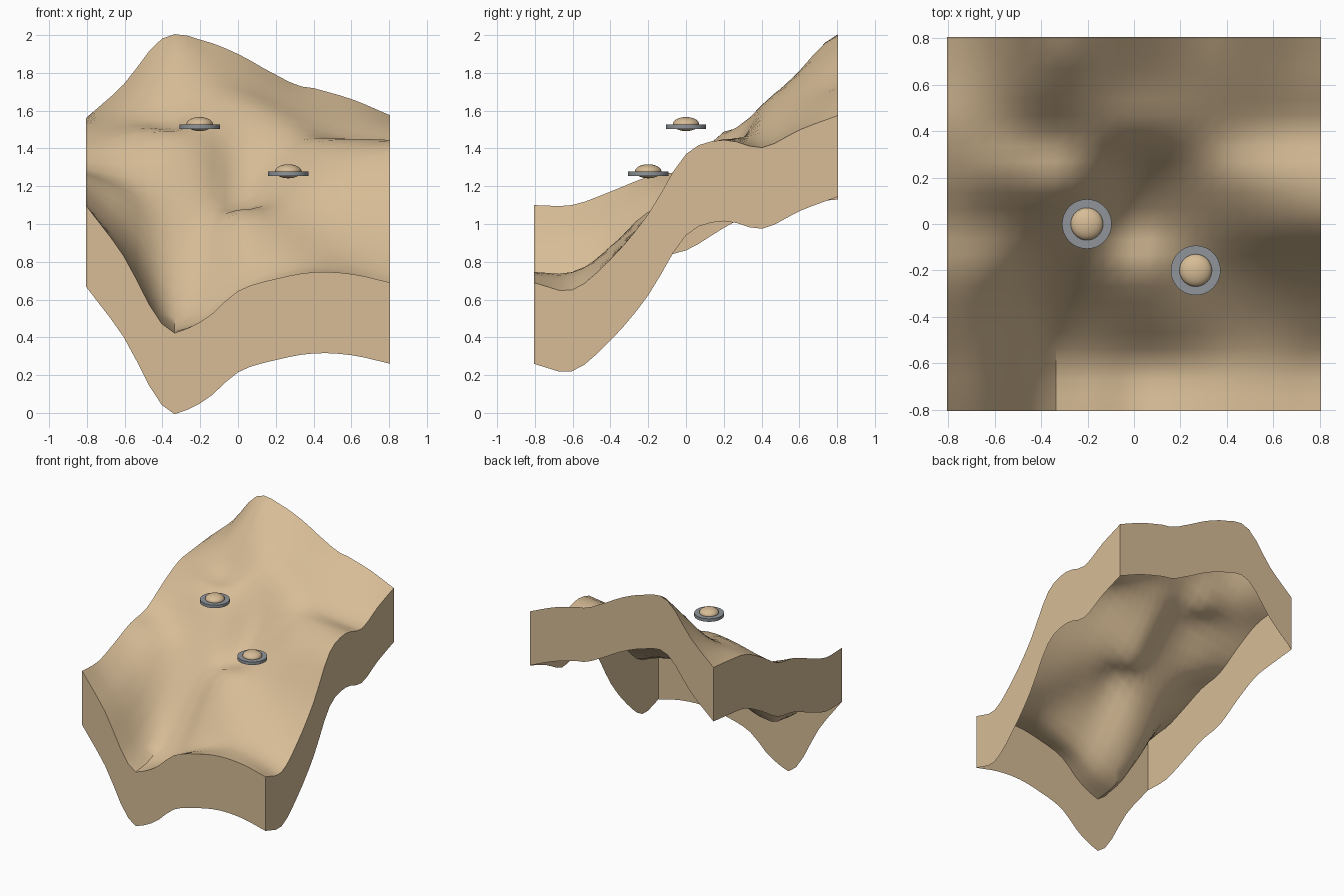
import bpy, bmesh, math

cube = bpy.data.objects.get("Cube")
if cube:
    bpy.data.objects.remove(cube, do_unlink=True)

HALF = 0.806      # half width of the terrain
CELLS = 24        # grid cells per side
SKIRT = 0.43      # depth of the hanging edge wall

# Terrain heights in hundredths, rows front to back, columns left to right
HEIGHTS = [
    [110, 83, 48, 48, 64.5, 71, 74.5, 73.5, 69],
    [110, 88, 53, 49, 62, 70, 74.5, 72, 65],
    [117, 98, 69, 67, 84, 88, 86, 83, 81],
    [125, 115, 97, 93, 106, 104, 103, 104, 105],
    [129, 125, 124, 119, 108, 116, 126, 133, 137],
    [141, 146, 149, 146, 129, 134, 143, 145, 144.5],
    [151, 154, 157, 163, 162, 156, 148.5, 143, 140.5],
    [154, 164, 179, 181, 175, 167, 160, 154, 150],
    [156, 174, 198, 197.5, 190, 179, 172, 166, 157.5],
]

# Local mounds and dips: x, y, radius, height
DETAILS = [
    (-0.33, 0.32, 0.12, -0.045),
    (-0.35, 0.16, 0.09, 0.02),
    (-0.30, 0.72, 0.07, 0.035),
    (0.31, 0.80, 0.06, -0.016),
]


def material(name, color):
    m = bpy.data.materials.new(name)
    m.use_nodes = True
    m.diffuse_color = (*color, 1)
    bsdf = next(n for n in m.node_tree.nodes if n.type == 'BSDF_PRINCIPLED')
    bsdf.inputs["Base Color"].default_value = (*color, 1)
    return m


sand = material("sand", (0.68, 0.505, 0.305))
grey = material("slate grey", (0.28, 0.30, 0.32))


def smooth_sample(values, t):
    """Smooth cubic curve through evenly spaced values, t from 0 to 1."""
    last = len(values) - 1
    i = min(int(t * last), last - 1)
    f = t * last - i
    b, c = values[i], values[i + 1]
    a = values[i - 1] if i > 0 else 2 * b - c
    d = values[i + 2] if i + 2 <= last else 2 * c - b
    return b + 0.5 * f * (c - a + f * (2*a - 5*b + 4*c - d + f * (3*(b - c) + d - a)))


def height(x, y):
    u, v = (min(1, max(0, (c / HALF + 1) / 2)) for c in (x, y))
    z = smooth_sample([smooth_sample(row, u) for row in HEIGHTS], v) / 100
    for cx, cy, radius, lift in DETAILS:
        z += lift * math.exp(-((x - cx) ** 2 + (y - cy) ** 2) / radius ** 2)
    # sharpened gully floor near the front
    gully = max(0, 1 - abs(u - 7 / CELLS) * 16) * min(1, max(0, (0.25 - v) * 12))
    return z - 0.025 * gully


def finish(obj, mat, angle):
    obj.data.materials.append(mat)
    bpy.ops.object.select_all(action='DESELECT')
    obj.select_set(True)
    bpy.context.view_layer.objects.active = obj
    bpy.ops.object.shade_smooth_by_angle(angle=math.radians(angle))


# Terrain sheet with its edge extruded straight down, open underneath
bm = bmesh.new()
bmesh.ops.create_grid(bm, x_segments=CELLS, y_segments=CELLS, size=HALF)
for vert in bm.verts:
    vert.co.z = height(vert.co.x, vert.co.y)
rim = [e for e in bm.edges if e.is_boundary]
wall = bmesh.ops.extrude_edge_only(bm, edges=rim)["geom"]
for vert in wall:
    if isinstance(vert, bmesh.types.BMVert):
        vert.co.z -= SKIRT
bmesh.ops.recalc_face_normals(bm, faces=bm.faces)
if max(bm.faces, key=lambda f: f.calc_center_median().z).normal.z < 0:
    bmesh.ops.reverse_faces(bm, faces=bm.faces)
mesh = bpy.data.meshes.new("terrain")
bm.to_mesh(mesh)
bm.free()
terrain = bpy.data.objects.new("terrain", mesh)
bpy.context.collection.objects.link(terrain)
finish(terrain, sand, 40)


# Hovering saucers: flat disc with a squashed dome through it
def saucer(name, x, y, z):
    bpy.ops.mesh.primitive_cylinder_add(vertices=48, radius=0.107, depth=0.024,
                                        location=(x, y, z))
    disc = bpy.context.object
    disc.name = name + "_disc"
    finish(disc, grey, 30)
    bpy.ops.mesh.primitive_uv_sphere_add(segments=32, ring_count=16, radius=0.07,
                                         location=(x, y, z + 0.014))
    dome = bpy.context.object
    dome.name = name + "_dome"
    dome.scale.z = 0.53
    finish(dome, sand, 30)


saucer("upper_saucer", -0.203, 0, 1.515)
saucer("lower_saucer", 0.266, -0.2, 1.265)
